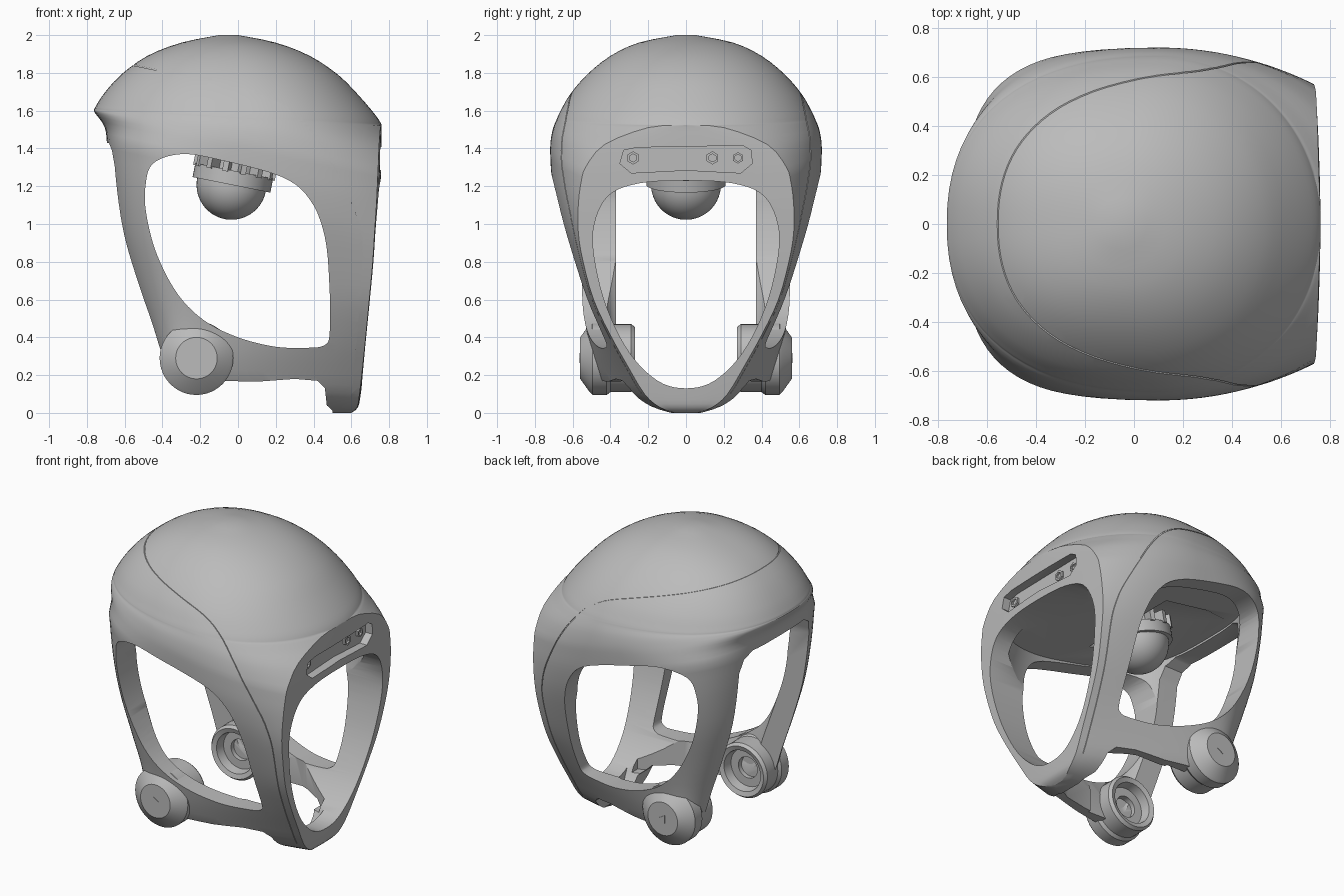
import bpy, bmesh, math
from mathutils import Matrix

cube = bpy.data.objects.get("Cube")
if cube:
    bpy.data.objects.remove(cube)

GREY = (0.5, 0.5, 0.5, 1)
mat = bpy.data.materials.new("shell grey")
mat.use_nodes = True
mat.diffuse_color = GREY
mat.node_tree.nodes["Principled BSDF"].inputs["Base Color"].default_value = GREY


def clamp(v):
    return max(0.0, min(1.0, v))


def finish(name, bm):
    bmesh.ops.remove_doubles(bm, verts=bm.verts[:], dist=0.0005)
    bmesh.ops.recalc_face_normals(bm, faces=bm.faces[:])
    mesh = bpy.data.meshes.new(name)
    bm.to_mesh(mesh)
    bm.free()
    mesh.materials.append(mat)
    ob = bpy.data.objects.new(name, mesh)
    bpy.context.collection.objects.link(ob)
    return ob


def spline(pts, steps, closed=False):
    """Catmull-Rom interpolation of tuples of any length."""
    n, out = len(pts), []
    pick = (lambda i: pts[i % n]) if closed else (lambda i: pts[max(0, min(n - 1, i))])
    for i in range(n if closed else n - 1):
        for k in range(steps):
            t = k / steps
            out.append(tuple(
                0.5 * (2 * b + (c - a) * t + (2 * a - 5 * b + 4 * c - d) * t * t
                       + (3 * b - a - 3 * c + d) * t ** 3)
                for a, b, c, d in zip(pick(i - 1), pick(i), pick(i + 1), pick(i + 2))))
    return out if closed else out + [pts[-1]]


def bridge(bm, rings):
    vs = [[bm.verts.new(p) for p in r] for r in rings]
    n = len(vs[0])
    for a, b in zip(vs, vs[1:]):
        for i in range(n):
            j = (i + 1) % n
            bm.faces.new((a[i], a[j], b[j], b[i]))
    bm.faces.new(vs[0])
    bm.faces.new(vs[-1])


def prism(name, pts, axis, lo, hi):
    """Extrude a 2D outline along x (outline y,z) or along y (outline x,z)."""
    place = (lambda p, d: (d, p[0], p[1])) if axis == "x" else (lambda p, d: (p[0], d, p[1]))
    bm = bmesh.new()
    bridge(bm, [[place(p, d) for p in pts] for d in (lo, hi)])
    return finish(name, bm)


def lathe(name, profile, matrix, sides=48):
    """Spin (radius, height) points around local z."""
    bm = bmesh.new()
    bridge(bm, [[(r * math.cos(a), r * math.sin(a), h)
                 for a in (math.tau * i / sides for i in range(sides))] for r, h in profile])
    bm.transform(matrix)
    return finish(name, bm)


def cut(ob, cutter):
    mod = ob.modifiers.new("cut", "BOOLEAN")
    mod.operation, mod.solver, mod.object = "DIFFERENCE", "EXACT", cutter
    graph = bpy.context.evaluated_depsgraph_get()
    mesh = bpy.data.meshes.new_from_object(ob.evaluated_get(graph))
    ob.modifiers.clear()
    ob.data = mesh
    bpy.data.objects.remove(cutter)


# Head sections: back height, back x, front height, front x, half width, face half width
SECTIONS = [
    (2.0, -.1, 2.0, 0, .05, 0), (1.96, -.3, 1.96, .2, .25, 0), (1.89, -.48, 1.89, .38, .4, 0),
    (1.79, -.62, 1.79, .53, .525, 0), (1.69, -.71, 1.68, .64, .615, 0),
    (1.62, -.755, 1.58, .725, .665, 0), (1.61, -.76, 1.53, .758, .68, 0),
    (1.605, -.762, 1.51, .76, .685, .2), (1.6, -.763, 1.42, .76, .705, .43),
    (1.585, -.755, 1.3, .758, .718, .53), (1.51, -.705, 1.22, .755, .718, .555),
    (1.4, -.692, 1.1, .75, .71, .57), (1.2, -.675, .95, .74, .685, .57),
    (.95, -.64, .8, .73, .64, .545), (.7, -.57, .6, .71, .58, .49),
    (.47, -.49, .42, .69, .53, .405), (.3, -.43, .25, .67, .5, .31),
    (.15, -.38, .1, .65, .44, .22), (.05, -.36, .03, .635, .3, .14), (0, -.34, 0, .6, .16, .06)]


def outline(section, inset):
    """Rounded back, swept sides and a face plane that truncates the front."""
    zb, xb, zf, xf, w, yf = section
    xm = -.2 + .3 * clamp((zf - .3) / .8) - .3 * max(0, zf - 1.5)
    nf = 1.3 + .75 * clamp((zf - .2) / .8)
    nb = 2.3 + .9 * clamp((1.6 - zb) / .15)
    z_at = lambda x: zb + (zf - zb) * (x - xb) / (xf - xb)
    xb, xf, w = xb + inset, xf - inset, max(.02, w - inset)
    yf = min(max(0, yf - inset), w * .98)
    corner = xf - .03 * yf
    reach = (1 - (yf / w) ** nf) ** (1 / nf)
    stop = math.asin(min(1, reach ** (nf / 2)))
    half = []
    for i in range(21):
        s, c = math.sin(math.pi / 40 * i), max(0, math.cos(math.pi / 40 * i))
        half.append((xm + (xb - xm) * c ** (2 / nb), w * s ** (2 / nb)))
    for i in range(1, 21):
        s, c = math.sin(stop * i / 20), max(0, math.cos(stop * i / 20))
        half.append((xm + (corner - xm) / reach * s ** (2 / nf), w * c ** (2 / nf)))
    half += [(xf - (xf - corner) * k * k, yf * k) for k in (.75, .5, .25, 0)]
    loop = half + [(x, -y) for x, y in half[-2:0:-1]]
    return [(x, y, z_at(x)) for x, y in loop]


def head(name, inset, ceiling=False):
    bm = bmesh.new()
    bridge(bm, [outline(s, inset) for s in spline(SECTIONS, 3)])
    if ceiling:
        bmesh.ops.remove_doubles(bm, verts=bm.verts[:], dist=0.0005)
        bmesh.ops.bisect_plane(bm, geom=bm.verts[:] + bm.edges[:] + bm.faces[:],
                               plane_co=(0, 0, 1.33), plane_no=(.2, 0, 1), clear_outer=True)
        bmesh.ops.holes_fill(bm, edges=[e for e in bm.edges if e.is_boundary])
    return finish(name, bm)


# Helmet shell, hollow below the sloping ceiling
shell = head("helmet_shell", 0)
cut(shell, head("cavity", .12, True))

# Side windows
window = [(-.3, 1.37), (-.1, 1.34), (.23, 1.25), (.38, 1.13), (.46, .93), (.485, .65),
          (.485, .42), (.46, .36), (.38, .345), (.2, .35), (0, .4), (-.18, .49), (-.32, .63),
          (-.43, .84), (-.485, 1.05), (-.49, 1.2), (-.45, 1.32)]
cut(shell, prism("window", spline(window, 5, True), "y", -1, 1))

# Space below the jaw bars and behind the chin
under = [(-.5, -.2), (-.5, .36), (-.41, .32), (-.3, .22), (-.1, .17), (.1, .165), (.3, .18),
         (.42, .17), (.46, .13), (.47, .04), (.5, .012), (.52, -.2)]
cut(shell, prism("under_jaw", under, "y", -1, 1))

# Face opening
face = [(0, .13), (.15, .17), (.3, .32), (.42, .56), (.485, .82), (.485, 1), (.41, 1.15),
        (.25, 1.215), (0, 1.23)]
face += [(-y, z) for y, z in face[-2:0:-1]]
cut(shell, prism("face_hole", spline(face, 5, True), "x", .2, 1))

# Back opening between the two pillars
back = [(.37, -.2), (.37, 1.3), (.34, 1.39), (.27, 1.43)]
back += [(-y, z) for y, z in reversed(back)]
cut(shell, prism("back_hole", back, "x", -1, .05))

# Clear space between the jaw bars, narrowing towards the chin
gap = bmesh.new()
bridge(gap, [[(-.1, -.37, z), (.25, -.33, z), (.5, -.2, z), (.5, .2, z), (.25, .33, z),
              (-.1, .37, z)] for z in (.14, .6)])
cut(shell, finish("jaw_gap", gap))

# Brow slot
slot = [(-.35, 1.32), (-.33, 1.39), (-.26, 1.405), (.3, 1.415), (.345, 1.39), (.35, 1.32),
        (.29, 1.27), (0, 1.285), (-.29, 1.27)]
cut(shell, prism("slot", slot, "x", .7, 1))

# Fine seam around the cap and down the sides
seam = spline([(-.9, 1.91), (-.56, 1.84), (-.05, 1.73), (.22, 1.64), (.4, 1.47), (.55, 1.22),
               (.64, 1), (.655, .75), (.6, .1)], 5)
groove = prism("groove", seam + [(x + .004, z + .005) for x, z in reversed(seam)], "y", -1, 1)
cut(groove, head("groove_core", .006))
cut(shell, groove)

# Sensor bosses in the brow slot
for y, r in ((-.28, .035), (.14, .035), (.275, .03)):
    spot = Matrix.Translation((.695, y, 1.35)) @ Matrix.Rotation(math.pi / 2, 4, "Y")
    lathe("brow_sensor", [(r, 0), (r, .02), (r * .6, .02), (r * .6, .008)], spot, 6)

# Side pivots: bevelled cap outside, open socket inside
parts = [shell]
for side, label in ((1, "back"), (-1, "front")):
    spot = Matrix.Translation((-.22, 0, .29)) @ Matrix.Rotation(-side * math.pi / 2, 4, "X")
    parts.append(lathe("pivot_" + label, [
        (.07, .38), (.07, .34), (.125, .34), (.135, .28), (.165, .27), (.18, .29), (.18, .4),
        (.195, .42), (.195, .495), (.18, .51), (.11, .56), (.001, .56)], spot))
    lathe("pivot_mark_" + label, [(.03, .555), (.03, .563)], spot, 3)

# Hanging sensor ball under the ceiling
tilt = Matrix.Translation((-.01, 0, 1.33)) @ Matrix.Rotation(math.atan(.2), 4, "Y")
ball = [(.185 * math.cos(a), -.125 - .185 * math.sin(a))
        for a in (math.pi / 2 * i / 14 for i in range(14))] + [(.001, -.31)]
parts.append(lathe("sensor_ball", [(.15, .03), (.15, -.05), (.21, -.05), (.21, -.125)] + ball, tilt))
bm = bmesh.new()
for i in range(14):
    turn = Matrix.Rotation(math.tau * i / 14, 4, "Z")
    bmesh.ops.create_cube(bm, size=1, matrix=tilt @ turn @ Matrix.Translation((.18, 0, -.02))
                          @ Matrix.Diagonal((.08, .03, .08, 1)))
finish("sensor_clips", bm)

# Smooth shading with sharp edges kept
bpy.ops.object.select_all(action="DESELECT")
for ob in parts:
    ob.select_set(True)
bpy.context.view_layer.objects.active = shell
bpy.ops.object.shade_smooth_by_angle(angle=math.radians(32))
